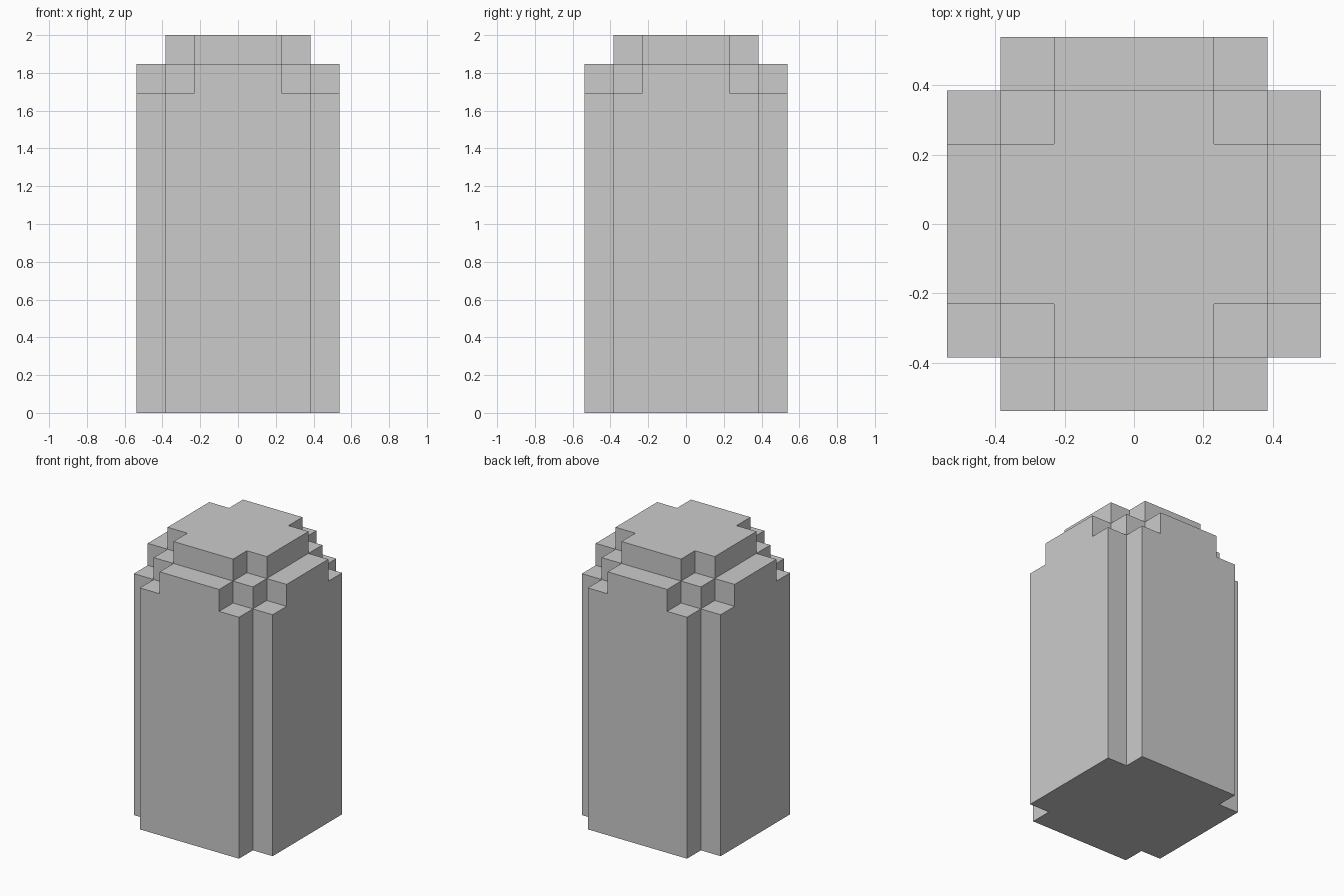
import bpy, bmesh
from mathutils import Vector

if "Cube" in bpy.data.objects:
    bpy.data.objects.remove(bpy.data.objects["Cube"])

H = 13                 # block height in cells
CELL = 2 / H           # cell size
R = 3                  # cells either side of the centre


def excess(n):
    """How far a cell lies outside the three-cell-wide core."""
    return max(0, abs(n) - 1)


def solid(i, j, k):
    """Stepped rounding of the sides and top; the bottom stays flat."""
    if max(abs(i), abs(j)) > R or not 0 <= k < H:
        return False
    return excess(i) + excess(j) + max(0, k - (H - 3)) <= 3


bm = bmesh.new()

# Outer skin: one quad wherever a filled cell meets an empty one
for i in range(-R, R + 1):
    for j in range(-R, R + 1):
        for k in range(H):
            if not solid(i, j, k):
                continue
            centre = Vector((i, j, k + 0.5))
            for axis in range(3):
                for sign in (-1, 1):
                    n = Vector((0, 0, 0))
                    n[axis] = sign
                    if solid(i + int(n.x), j + int(n.y), k + int(n.z)):
                        continue
                    u = Vector((0, 0, 0))
                    u[(axis + 1) % 3] = 1
                    v = n.cross(u)
                    bm.faces.new([bm.verts.new((centre + (n + a * u + b * v) / 2) * CELL)
                                  for a, b in ((-1, -1), (1, -1), (1, 1), (-1, 1))])

# Weld the quads and merge flat areas into single faces
bmesh.ops.remove_doubles(bm, verts=bm.verts, dist=1e-4)
bmesh.ops.dissolve_limit(bm, angle_limit=0.01, verts=bm.verts, edges=bm.edges)

mesh = bpy.data.meshes.new("stepped_block")
bm.to_mesh(mesh)
bm.free()
bpy.context.collection.objects.link(bpy.data.objects.new("stepped_block", mesh))
